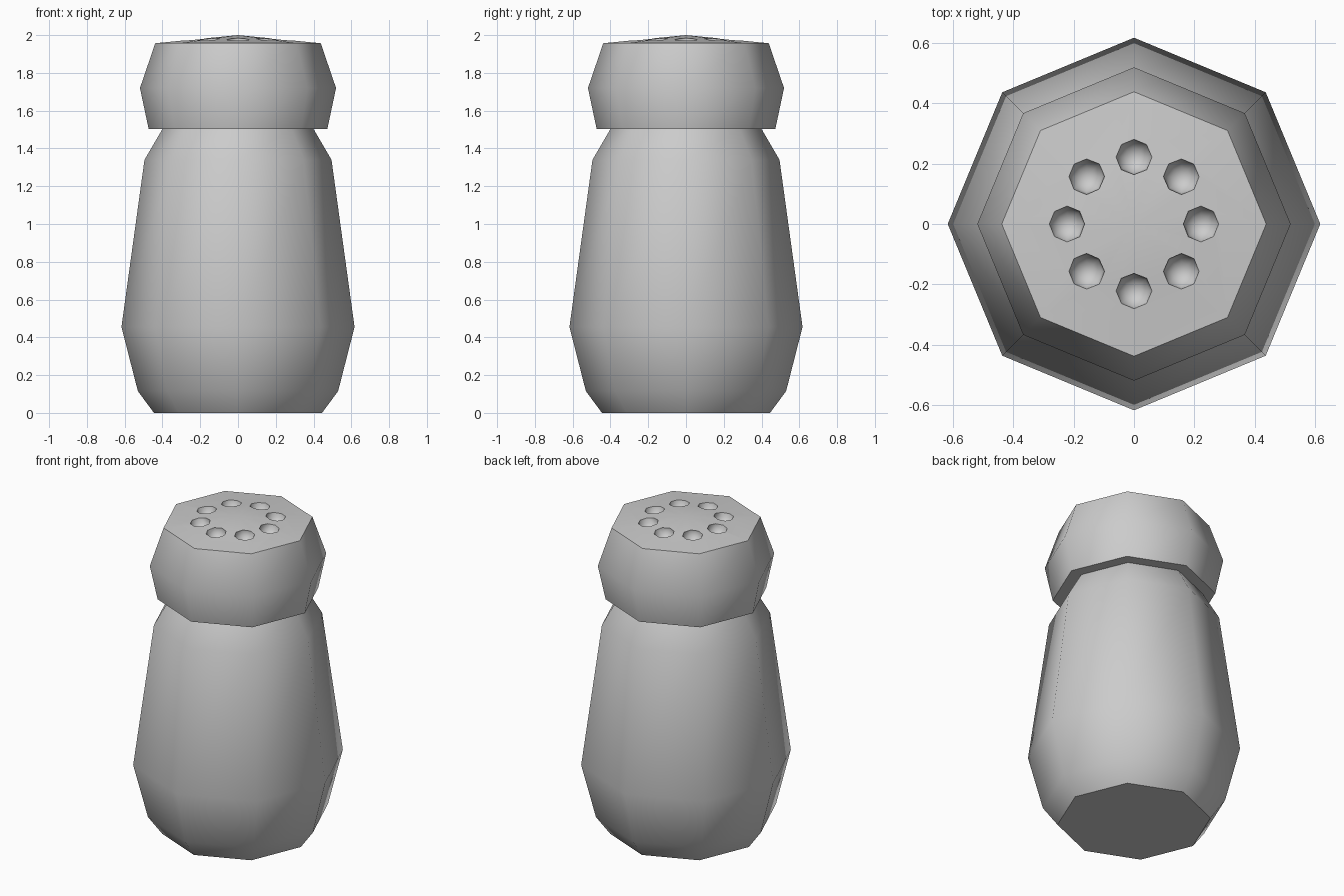
import bpy, bmesh
from math import sin, cos, pi

if "Cube" in bpy.data.objects:
    bpy.data.objects.remove(bpy.data.objects["Cube"])

SIDES = 8


def lathe(name, profile, tip=None, close_top=False):
    """Octagonal turned part from (radius, z) points, with closed base."""
    bm = bmesh.new()
    rings = [[bm.verts.new((r * cos(2 * pi * i / SIDES), r * sin(2 * pi * i / SIDES), z))
              for i in range(SIDES)] for r, z in profile]
    for lo, hi in zip(rings, rings[1:]):
        for i in range(SIDES):
            j = (i + 1) % SIDES
            bm.faces.new((lo[i], lo[j], hi[j], hi[i]))
    bm.faces.new(rings[0][::-1])
    if tip is not None:
        apex = bm.verts.new((0, 0, tip))
        for i in range(SIDES):
            bm.faces.new((rings[-1][i], rings[-1][(i + 1) % SIDES], apex))
    elif close_top:
        bm.faces.new(rings[-1])
    bmesh.ops.recalc_face_normals(bm, faces=bm.faces)
    mesh = bpy.data.meshes.new(name)
    bm.to_mesh(mesh)
    bm.free()
    obj = bpy.data.objects.new(name, mesh)
    bpy.context.collection.objects.link(obj)
    return obj


def smooth(obj, angle):
    bpy.ops.object.select_all(action='DESELECT')
    obj.select_set(True)
    bpy.context.view_layer.objects.active = obj
    bpy.ops.object.shade_smooth_by_angle(angle=angle)


# Tapered glass body
body = lathe("shaker_body", [(0.445, 0), (0.53, 0.115), (0.617, 0.455),
                             (0.495, 1.34), (0.40, 1.503)], close_top=True)

# Screw cap with shallow pointed top
cap = lathe("shaker_cap", [(0.473, 1.503), (0.519, 1.72), (0.438, 1.957)], tip=2.0)

# Ring of round pits in the cap top
bm = bmesh.new()
for k in range(8):
    a = 2 * pi * k / 8
    before = set(bm.verts)
    bmesh.ops.create_uvsphere(bm, u_segments=8, v_segments=6, radius=0.06)
    bmesh.ops.translate(bm, verts=[v for v in bm.verts if v not in before],
                        vec=(0.222 * cos(a), 0.222 * sin(a), 1.978))
mesh = bpy.data.meshes.new("hole_cutter")
bm.to_mesh(mesh)
bm.free()
cutter = bpy.data.objects.new("hole_cutter", mesh)
bpy.context.collection.objects.link(cutter)
cutter.hide_render = True

mod = cap.modifiers.new("holes", 'BOOLEAN')
mod.operation = 'DIFFERENCE'
mod.solver = 'EXACT'
mod.object = cutter
bpy.context.view_layer.objects.active = cap
bpy.ops.object.modifier_apply(modifier=mod.name)
bpy.data.objects.remove(cutter, do_unlink=True)

# Soft shading with a crisp cap rim and pit edges
smooth(body, 0.96)
smooth(cap, 0.9)
